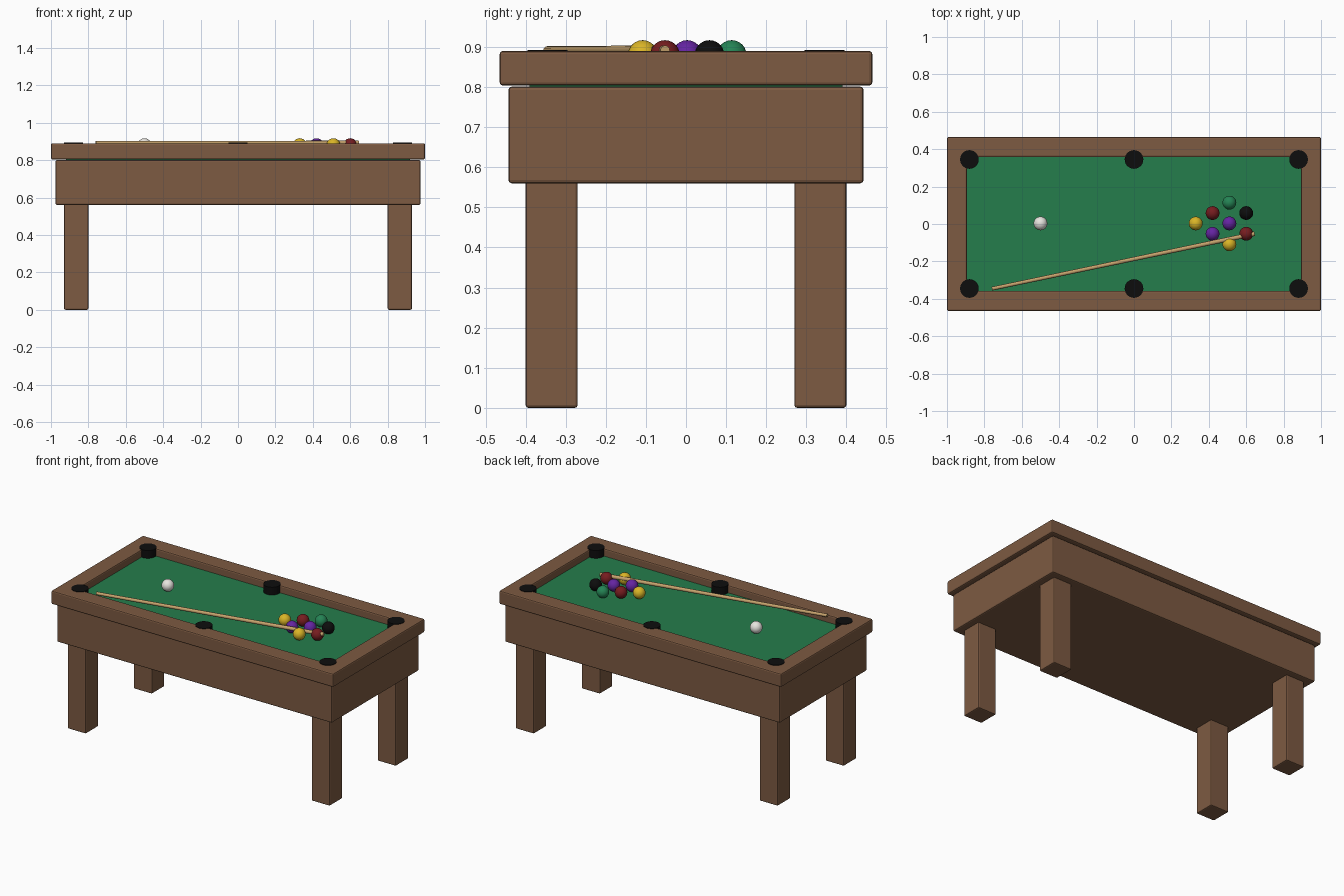
import bpy, bmesh, math
from mathutils import Vector

if "Cube" in bpy.data.objects:
    bpy.data.objects.remove(bpy.data.objects["Cube"])


def material(name, rgb):
    m = bpy.data.materials.new(name)
    m.diffuse_color = (*rgb, 1)
    m.use_nodes = True
    m.node_tree.nodes["Principled BSDF"].inputs["Base Color"].default_value = m.diffuse_color
    return m


WOOD = material("brown_wood", (0.205, 0.103, 0.054))
FELT = material("green_felt", (0.018, 0.205, 0.072))
BLACK = material("black", (0.004, 0.004, 0.004))
WHITE = material("white", (0.80, 0.78, 0.74))
YELLOW = material("yellow", (0.70, 0.46, 0.02))
RED = material("dark_red", (0.18, 0.012, 0.014))
PURPLE = material("purple", (0.13, 0.018, 0.36))
GREEN = material("ball_green", (0.018, 0.23, 0.09))
TAN = material("tan_wood", (0.56, 0.36, 0.15))


def finish(bm, name, mat, bevel=0, smooth=False):
    bmesh.ops.recalc_face_normals(bm, faces=bm.faces)
    me = bpy.data.meshes.new(name)
    for f in bm.faces:
        f.smooth = smooth
    bm.to_mesh(me)
    bm.free()
    me.materials.append(mat)
    ob = bpy.data.objects.new(name, me)
    bpy.context.collection.objects.link(ob)
    if bevel:
        b = ob.modifiers.new("bevel", "BEVEL")
        b.width, b.segments = bevel, 2
    return ob


def box(name, mat, lo, hi, bevel=0):
    bm = bmesh.new()
    bmesh.ops.create_cube(bm, size=1)
    for v in bm.verts:
        v.co = Vector([(a + b) / 2 + c * (b - a) for a, b, c in zip(lo, hi, v.co)])
    return finish(bm, name, mat, bevel)


def rod(name, mat, p, q, r1, r2, sides):
    p, q = Vector(p), Vector(q)
    bm = bmesh.new()
    bmesh.ops.create_cone(bm, cap_ends=True, segments=sides,
                          radius1=r1, radius2=r2, depth=(q - p).length)
    ob = finish(bm, name, mat, smooth=True)
    ob.location = (p + q) / 2
    ob.rotation_euler = (q - p).to_track_quat("Z", "Y").to_euler()
    bpy.ops.object.select_all(action="DESELECT")
    ob.select_set(True)
    bpy.context.view_layer.objects.active = ob
    bpy.ops.object.shade_smooth_by_angle(angle=math.radians(35))
    return ob


def ball(name, mat, x, y, r=0.037):
    bm = bmesh.new()
    bmesh.ops.create_uvsphere(bm, u_segments=20, v_segments=12, radius=r)
    finish(bm, name, mat, smooth=True).location = (x, y, BED + r)


BED, RAIL_TOP = 0.843, 0.89

# Cabinet and playing bed
box("cabinet", WOOD, (-0.975, -0.443, 0.56), (0.975, 0.443, 0.801), 0.008)
box("felt_bed", FELT, (-0.92, -0.39, 0.795), (0.92, 0.39, BED))

# Rail frame: rectangular section swept round the table
bm = bmesh.new()
section = [(1.0, 0.465, 0.804), (1.0, 0.465, RAIL_TOP),
           (0.892, 0.357, RAIL_TOP), (0.892, 0.357, 0.804)]
rings = [[bm.verts.new((sx * x, sy * y, z)) for x, y, z in section]
         for sx, sy in ((1, 1), (-1, 1), (-1, -1), (1, -1))]
for i in range(4):
    a, b = rings[i], rings[(i + 1) % 4]
    for j in range(4):
        k = (j + 1) % 4
        bm.faces.new((a[j], a[k], b[k], b[j]))
finish(bm, "rail_frame", WOOD, 0.008)

# Legs
for sx in (-1, 1):
    for sy in (-1, 1):
        x, y = sx * 0.865, sy * 0.335
        box("leg", WOOD, (x - 0.065, y - 0.065, 0), (x + 0.065, y + 0.065, 0.57), 0.007)

# Pockets
for x in (-0.88, 0, 0.88):
    for y in (-0.345, 0.345):
        rod("pocket", BLACK, (x, y, 0.81), (x, y, 0.893), 0.05, 0.05, 24)

# Balls: loose cue ball and the diamond-shaped rack
ball("cue_ball", WHITE, -0.5, 0.003)
rack = [[YELLOW], [PURPLE, RED], [YELLOW, PURPLE, GREEN], [RED, BLACK]]
for i, row in enumerate(rack):
    for j, mat in enumerate(row):
        ball("ball", mat, 0.33 + 0.09 * i, 0.003 + (j - (len(row) - 1) / 2) * 0.111)

# Cue stick
rod("cue_stick", TAN, (-0.76, -0.346, 0.892), (0.645, -0.052, 0.892), 0.010, 0.012, 12)
